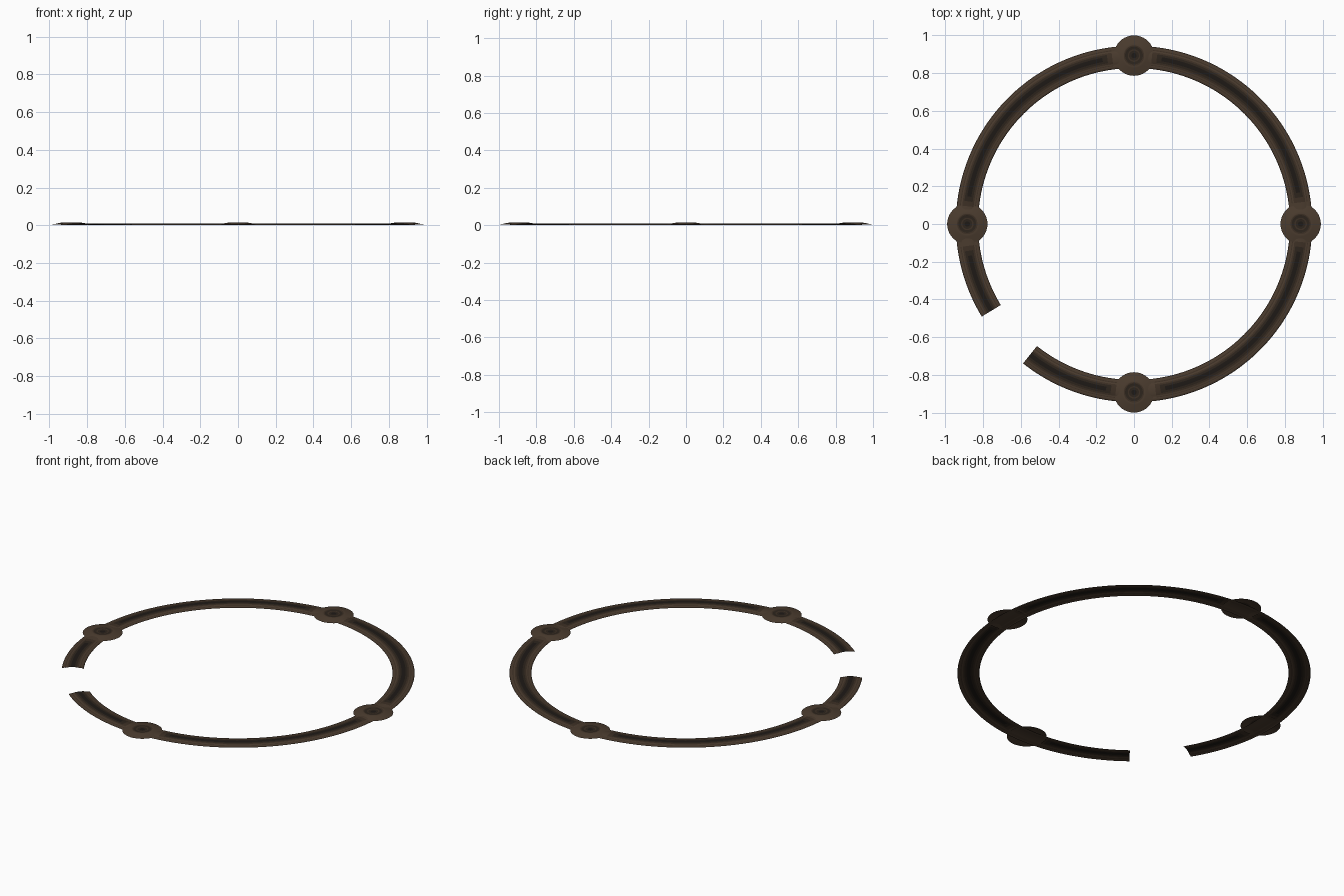
import bpy, bmesh
from math import sin, cos, radians, pi

if "Cube" in bpy.data.objects:
    bpy.data.objects.remove(bpy.data.objects["Cube"])

R = 0.886          # centre radius of the ring
START, END = -128.5, 211.3   # the ring is broken at the lower left


def material(name, rgb):
    m = bpy.data.materials.new(name)
    m.diffuse_color = (*rgb, 1)
    m.use_nodes = True
    m.node_tree.nodes["Principled BSDF"].inputs["Base Color"].default_value = m.diffuse_color
    return m


MATS = [material("brown", (0.070, 0.045, 0.028)),
        material("mid_brown", (0.046, 0.029, 0.018)),
        material("dark_brown", (0.026, 0.018, 0.012)),
        material("near_black", (0.013, 0.010, 0.008))]


def sweep(name, profile, tones, angles, radius, tone_rule, closed=False):
    """Turn a (offset, height) profile about z; tones colours each band."""
    bm = bmesh.new()
    rows = [[bm.verts.new(((radius + o) * cos(a), (radius + o) * sin(a), z))
             for o, z in profile] for a in angles]
    count = len(rows) if closed else len(rows) - 1
    for i in range(count):
        a, b = rows[i], rows[(i + 1) % len(rows)]
        for j in range(len(profile) - 1):
            f = bm.faces.new((a[j], a[j + 1], b[j + 1], b[j]))
            f.material_index = tone_rule(angles[i], tones[j])
            f.smooth = True
    bmesh.ops.remove_doubles(bm, verts=bm.verts, dist=1e-5)
    bm.normal_update()
    for f in bm.faces:
        if f.normal.z < 0:
            f.normal_flip()
    mesh = bpy.data.meshes.new(name)
    bm.to_mesh(mesh)
    bm.free()
    for m in MATS:
        mesh.materials.append(m)
    ob = bpy.data.objects.new(name, mesh)
    bpy.context.collection.objects.link(ob)
    return ob


# Broken ring: shallow moulded band, the dark stripe fades beside each boss
half = [(0.059, 0.0), (0.053, 0.003), (0.042, 0.004), (0.038, 0.0035),
        (0.030, 0.006), (0.022, 0.0075), (0.011, 0.0085)]
profile = [(-o, z) for o, z in half] + [(0, 0.009)] + half[::-1]
side = [1, 0, 1, 0, 1, 2, 3]


def ring_tone(a, t):
    off = abs((a + pi / 4) % (pi / 2) - pi / 4)
    return min(t, 0 if off < 0.12 else 1 if off < 0.14 else 2 if off < 0.17 else 3)


steps = 200
ring_angles = [radians(START + (END - START) * i / steps) for i in range(steps + 1)]
sweep("broken_ring", profile, side + side[::-1], ring_angles, R, ring_tone)

# Four round bosses with a stepped cup in the middle
boss_profile = [(0.107, 0.003), (0.100, 0.005), (0.078, 0.0085), (0.066, 0.012),
                (0.054, 0.0135), (0.047, 0.0125), (0.040, 0.011),
                (0.033, 0.0115), (0.026, 0.0105), (0.014, 0.010), (0.0, 0.010)]
boss_tones = [0, 0, 0, 0, 1, 2, 2, 1, 2, 3]
circle = [2 * pi * i / 40 for i in range(40)]
for name, x, y in (("boss_right", 1, 0), ("boss_back", 0, 1),
                   ("boss_left", -1, 0), ("boss_front", 0, -1)):
    ob = sweep(name, boss_profile, boss_tones, circle, 0, lambda a, t: t, True)
    ob.location = (x * 0.884, y * 0.893, 0)
